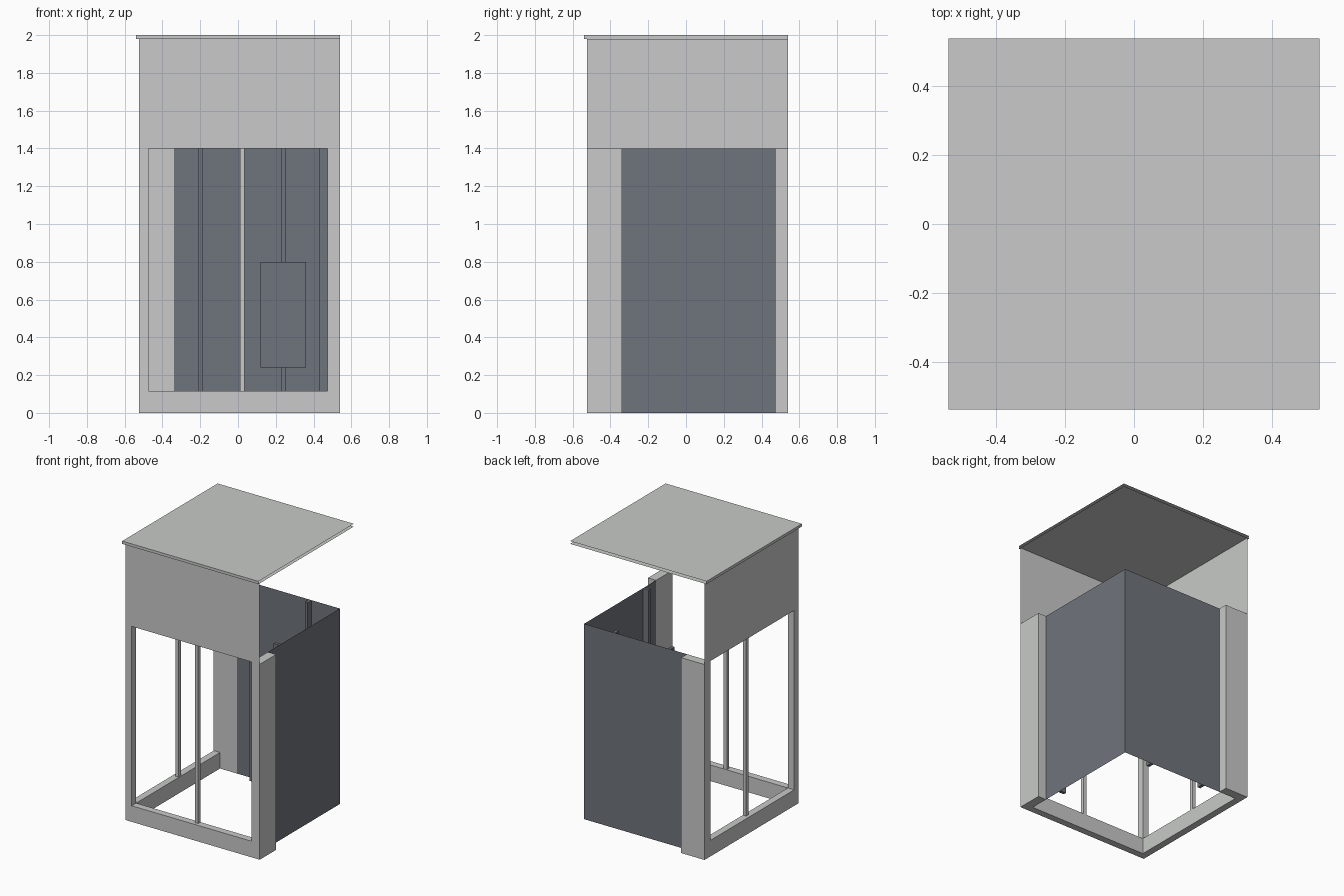
import bpy
import bmesh
from mathutils import Vector

if "Cube" in bpy.data.objects:
    bpy.data.objects.remove(bpy.data.objects["Cube"], do_unlink=True)


def material(name, colour):
    mat = bpy.data.materials.new(name)
    mat.use_nodes = True
    mat.diffuse_color = (*colour, 1)
    mat.node_tree.nodes["Principled BSDF"].inputs["Base Color"].default_value = (*colour, 1)
    return mat


LIGHT = material("light_grey", (0.578, 0.591, 0.578))
DARK = material("slate_grey", (0.159, 0.174, 0.202))


def finish(name, bm, mat):
    mesh = bpy.data.meshes.new(name)
    bm.to_mesh(mesh)
    bm.free()
    mesh.materials.append(mat)
    obj = bpy.data.objects.new(name, mesh)
    bpy.context.collection.objects.link(obj)
    return obj


def box(name, x, y, z, mat, open_sides=()):
    """Box from ranges; faces whose normal matches an open side are removed."""
    bm = bmesh.new()
    bmesh.ops.create_cube(bm, size=1)
    bm.normal_update()
    gone = [f for f in bm.faces if any(f.normal.dot(Vector(s)) > 0.9 for s in open_sides)]
    bmesh.ops.delete(bm, geom=gone, context="FACES")
    for v in bm.verts:
        v.co = [r[0] if c < 0 else r[1] for c, r in zip(v.co, (x, y, z))]
    return finish(name, bm, mat)


def sheet(name, start, end, z, mat):
    """Upright single-sided sheet between two plan points."""
    bm = bmesh.new()
    corners = [(*start, z[0]), (*end, z[0]), (*end, z[1]), (*start, z[1])]
    bm.faces.new([bm.verts.new(c) for c in corners])
    return finish(name, bm, mat)


OUT, IN = 0.54, 0.475      # outer and inner wall lines
FACE = -0.525              # plane of the two glazed walls
SILL, HEAD, EAVE, TOP = 0.115, 1.4, 1.98, 2.0
STRIP = -0.34              # where the pale strips meet the panels

# Roof shell, open along the two panelled sides
box("roof", (-OUT, OUT), (-OUT, OUT), (EAVE, TOP), LIGHT, [(1, 0, 0), (0, 1, 0)])

# Corner post shared by both glazed walls
box("corner_post", (FACE, -IN), (FACE, -IN), (0, HEAD), LIGHT)

# Front and side walls are the same layout, swapped about the diagonal
for side in ("front", "side"):
    def place(name, along, across, z, mat):
        x, y = (along, across) if side == "front" else (across, along)
        return box(f"{side}_{name}", x, y, z, mat)

    place("end_post", (IN, OUT), (FACE, -IN), (0, HEAD), LIGHT)
    place("bottom_rail", (-IN, IN), (FACE, -IN), (0, SILL), LIGHT)
    place("mullion", (0.01, 0.035), (-0.502, -0.477), (SILL, HEAD), LIGHT)
    place("return_strip", (IN, OUT), (-IN, STRIP), (0, HEAD), LIGHT)

sheet("front_fascia", (FACE, FACE), (OUT, FACE), (HEAD, EAVE), LIGHT)
sheet("side_fascia", (FACE, OUT), (FACE, FACE), (HEAD, EAVE), LIGHT)

# Dark panels on the back and left
sheet("back_panel", (IN, IN), (STRIP, IN), (0, HEAD), DARK)
sheet("left_panel", (IN, STRIP), (IN, IN), (0, HEAD), DARK)

# Inner rails on the panels, with a cabinet on the back one
for i, x in enumerate((-0.2, 0.24)):
    box(f"back_panel_rail_{i + 1}", (x - 0.011, x + 0.011), (0.43, IN), (0, HEAD), DARK)
box("left_panel_rail", (0.43, IN), (-0.211, -0.189), (0, HEAD), DARK)
box("cabinet", (0.12, 0.36), (0.39, 0.43), (0.24, 0.8), DARK)
